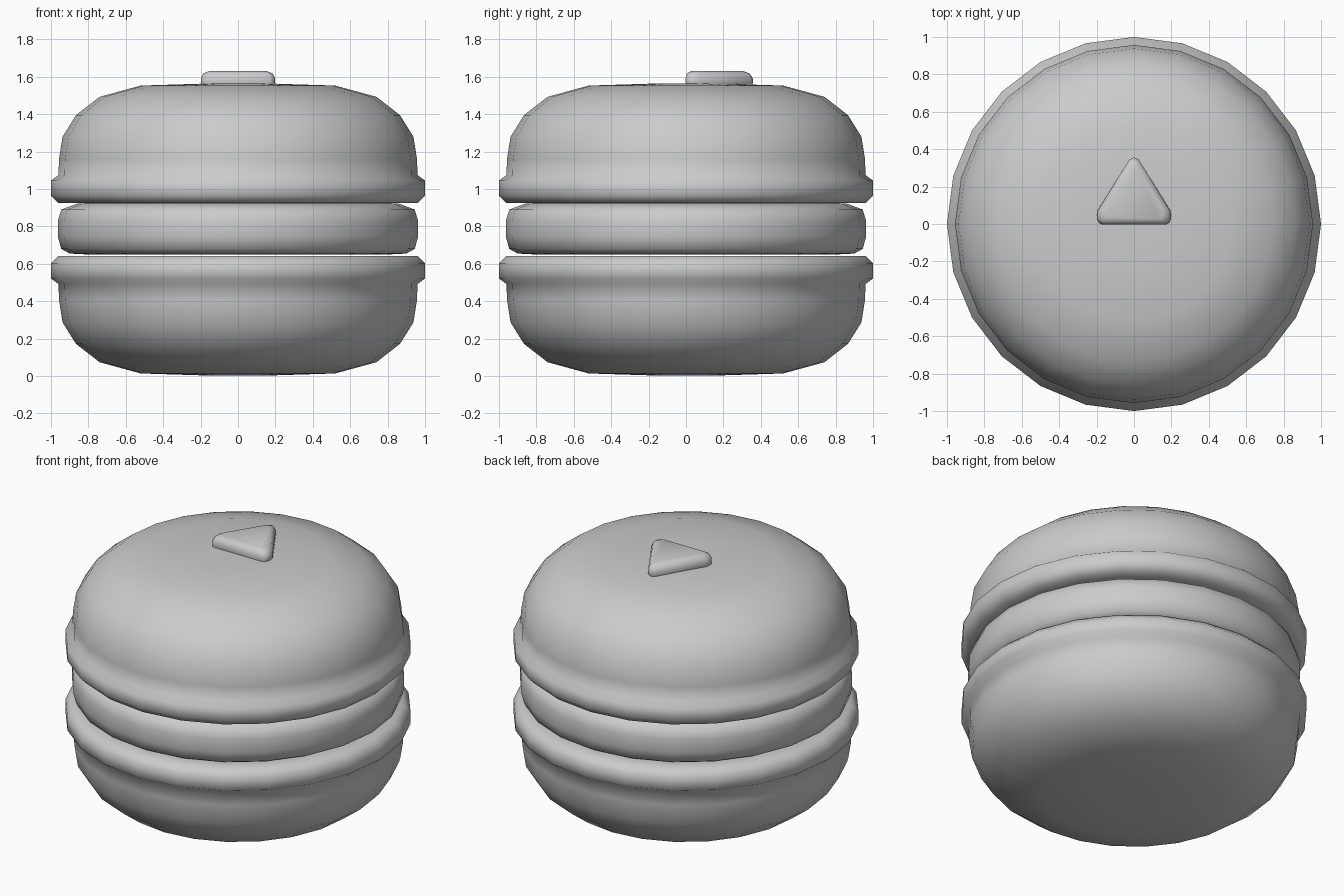
import bpy, bmesh
from math import sin, cos, pi

if "Cube" in bpy.data.objects:
    bpy.data.objects.remove(bpy.data.objects["Cube"])

SIDES = 24


def finish(name, bm):
    bmesh.ops.remove_doubles(bm, verts=bm.verts, dist=1e-5)
    bmesh.ops.recalc_face_normals(bm, faces=bm.faces)
    for f in bm.faces:
        f.smooth = True
    me = bpy.data.meshes.new(name)
    bm.to_mesh(me)
    bm.free()
    ob = bpy.data.objects.new(name, me)
    bpy.context.collection.objects.link(ob)
    return ob


def bridge(bm, rings):
    for a, b in zip(rings, rings[1:]):
        n = len(a)
        for i in range(n):
            j = (i + 1) % n
            bm.faces.new((a[i], a[j], b[j], b[i]))


def lathe(name, profile):
    bm = bmesh.new()
    angles = [2 * pi * i / SIDES for i in range(SIDES)]
    rings = [[bm.verts.new((r * cos(a), r * sin(a), z)) for a in angles]
             for r, z in profile]
    bridge(bm, rings)
    for ring, z in ((rings[0], profile[0][1]), (rings[-1], profile[-1][1])):
        bm.faces.new(ring)
    return finish(name, bm)


# Domed shells with a protruding foot at the rim; the lower one is mirrored
shell = [(0.88, 0.925), (0.96, 0.925), (1.0, 0.965), (1.0, 1.045), (0.96, 1.075),
         (0.957, 1.16), (0.938, 1.28), (0.866, 1.395), (0.74, 1.493),
         (0.52, 1.553), (0.2, 1.563)]
lathe("top_shell", shell)
lathe("bottom_shell", [(r, 1.565 - z + 0.002) for r, z in shell])

# Cream filling
lathe("filling", [(0.8, 0.65), (0.9, 0.655), (0.945, 0.68), (0.963, 0.745),
                  (0.963, 0.83), (0.945, 0.89), (0.86, 0.922), (0.8, 0.925)])

# Small triangular chip with clipped corners and a bevelled top
outline = [(-0.168, -0.003), (0.168, -0.003), (0.185, 0.005), (0.199, 0.03), (0.195, 0.07),
           (0.025, 0.345), (0, 0.357), (-0.025, 0.345), (-0.195, 0.07),
           (-0.199, 0.03), (-0.185, 0.005)]
bm = bmesh.new()
levels = [(0.95, 1.54), (1.0, 1.565), (1.0, 1.592), (0.93, 1.618), (0.78, 1.63)]
rings = [[bm.verts.new((x * s, 0.125 + (y - 0.125) * s, z)) for x, y in outline]
         for s, z in levels]
bridge(bm, rings)
bm.faces.new(rings[0])
bm.faces.new(rings[-1])
finish("triangle_chip", bm)
